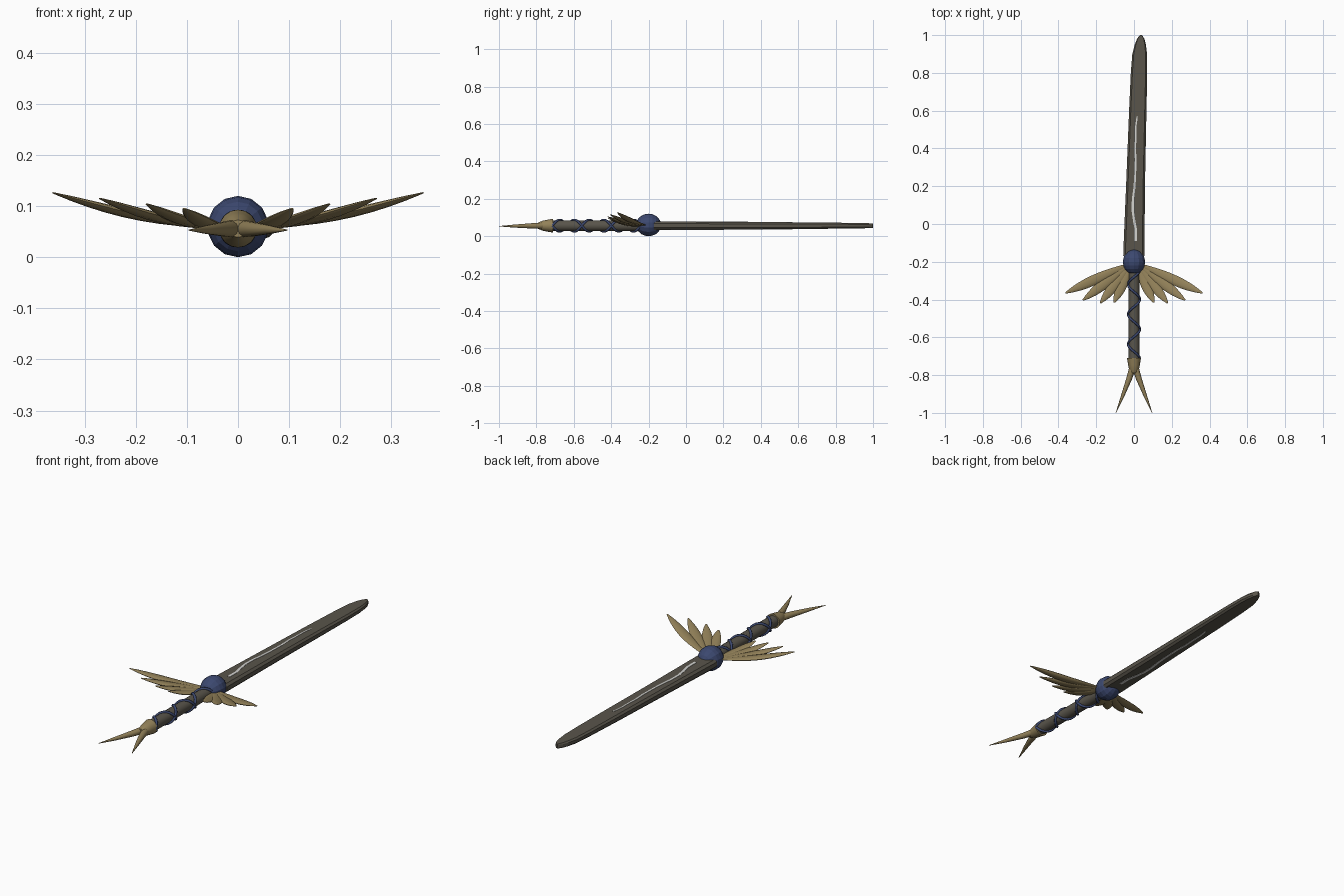
import bpy, bmesh, math
from mathutils import Vector, Matrix

if "Cube" in bpy.data.objects:
    bpy.data.objects.remove(bpy.data.objects["Cube"])

ZC = 0.056


def material(name, rgb):
    m = bpy.data.materials.new(name)
    m.diffuse_color = (*rgb, 1)
    m.use_nodes = True
    m.node_tree.nodes["Principled BSDF"].inputs["Base Color"].default_value = m.diffuse_color
    return m


STEEL = material("dark steel", (0.10, 0.09, 0.07))
GOLD = material("old gold", (0.29, 0.22, 0.10))
NAVY = material("navy", (0.045, 0.065, 0.16))
PALE = material("pale streak", (0.65, 0.65, 0.63))


def loft(name, rings, mat, smooth=None):
    """Skin closed rings of equal length and cap both ends."""
    bm = bmesh.new()
    loops = [[bm.verts.new(p) for p in r] for r in rings]
    n = len(loops[0])
    for a, b in zip(loops, loops[1:]):
        for i in range(n):
            j = (i + 1) % n
            bm.faces.new((a[i], a[j], b[j], b[i]))
    bm.faces.new(loops[0])
    bm.faces.new(loops[-1])
    bmesh.ops.recalc_face_normals(bm, faces=bm.faces)
    me = bpy.data.meshes.new(name)
    bm.to_mesh(me)
    bm.free()
    me.materials.append(mat)
    ob = bpy.data.objects.new(name, me)
    bpy.context.collection.objects.link(ob)
    if smooth:
        bpy.ops.object.select_all(action='DESELECT')
        ob.select_set(True)
        bpy.context.view_layer.objects.active = ob
        bpy.ops.object.shade_smooth_by_angle(angle=math.radians(smooth))
    return ob


def tube(name, path, radii, mat, sides=12, flat=1.0, smooth=40):
    """Sweep an ellipse (height = flat * width) along a path of points."""
    path = [Vector(p) for p in path]
    rings = []
    for i, p in enumerate(path):
        t = (path[min(i + 1, len(path) - 1)] - path[max(i - 1, 0)]).normalized()
        side = t.cross(Vector((0, 0, 1))).normalized()
        up = side.cross(t)
        rings.append([p + radii[i] * (side * math.cos(a) + up * flat * math.sin(a))
                      for a in (2 * math.pi * k / sides for k in range(sides))])
    return loft(name, rings, mat, smooth)


# Blade: slightly swept, rounded tip; columns are y, left x, right x, half thickness
stations = [(-0.17, -0.057, 0.055, 0.022), (-0.13, -0.056, 0.055, 0.022),
            (0.25, -0.040, 0.059, 0.020), (0.60, -0.026, 0.066, 0.018),
            (0.80, -0.017, 0.070, 0.016), (0.90, -0.009, 0.069, 0.015),
            (0.95, 0.004, 0.063, 0.014), (0.98, 0.016, 0.055, 0.013),
            (0.995, 0.027, 0.046, 0.012), (1.0, 0.033, 0.041, 0.011)]


def half_thickness(y):
    for a, b in zip(stations, stations[1:]):
        if a[0] <= y <= b[0]:
            return a[3] + (b[3] - a[3]) * (y - a[0]) / (b[0] - a[0])


rings = []
for y, l, r, h in stations:
    c, w = (l + r) / 2, (r - l) / 2
    rings.append([(c + w * u, y, ZC + h * v) for u, v in
                  ((-1, -.5), (-.8, -1), (.8, -1), (1, -.5), (1, .5), (.8, 1), (-.8, 1), (-1, .5))])
loft("blade", rings, STEEL)

# Jagged pale streak on both broad faces of the blade
streak = [(0.010, -0.09), (0.010, -0.03), (0.002, 0.01), (-0.007, 0.07), (-0.006, 0.13),
          (0.002, 0.19), (0.006, 0.25), (0.009, 0.34), (0.006, 0.40), (0.009, 0.45),
          (0.010, 0.52), (0.017, 0.57)]
for s, label in ((1, "top"), (-1, "bottom")):
    rings = []
    for i, (x, y) in enumerate(streak):
        w = 0.007 - 0.004 * i / len(streak)
        z = ZC + s * half_thickness(y)
        rings.append([(x + a * w, y, z + b * 0.0015) for a, b in
                      ((-1, -1), (1, -1), (1, 1), (-1, 1))])
    loft("streak_" + label, rings, PALE)

# Round guard ball, poles along the sword
bm = bmesh.new()
bmesh.ops.create_uvsphere(bm, u_segments=14, v_segments=10, radius=1,
                          matrix=Matrix.Translation((0, -0.2, 0.06)) @
                          Matrix.Diagonal((0.06, 0.067, 0.06, 1)) @
                          Matrix.Rotation(math.pi / 2, 4, 'X'))
me = bpy.data.meshes.new("guard_ball")
bm.to_mesh(me)
bm.free()
me.materials.append(NAVY)
bpy.context.collection.objects.link(bpy.data.objects.new("guard_ball", me))

# Wing feathers: tip position for each, mirrored left and right
tips = [(0.362, -0.365, 0.126), (0.270, -0.403, 0.115),
        (0.178, -0.418, 0.104), (0.105, -0.415, 0.095)]
N = 10
for side, label in ((1, "right"), (-1, "left")):
    for k, (tx, ty, tz) in enumerate(tips):
        root = Vector((0.01 * side, -0.205, ZC))
        tip = Vector((tx * side, ty, tz))
        path, radii = [], []
        for i in range(N + 1):
            t = i / N
            p = root.lerp(tip, t)
            p.z -= 0.012 * math.sin(math.pi * t)
            path.append(p)
            radii.append(0.003 + 0.024 * math.sin(math.pi * t ** 1.25) ** 0.8 if 0 < i < N else 0.004)
        tube(f"feather_{label}_{k + 1}", path, radii, GOLD, sides=10, flat=0.32)

# Grip and its crossing cords
tube("grip", [(0, -0.73, ZC), (0, -0.22, ZC)], [0.029, 0.029], STEEL, sides=16)
for s, label in ((1, "a"), (-1, "b")):
    path = []
    for i in range(6 * 14 + 1):
        a = math.pi * i / 14
        path.append((0.031 * math.cos(a), -0.715 + 0.079 * i / 14,
                     ZC + s * 0.031 * math.sin(a)))
    tube("cord_" + label, path, [0.0065] * len(path), NAVY, sides=6, smooth=70)

# Pommel collar and forked prongs
tube("pommel", [(0, -0.79, ZC), (0, -0.765, ZC), (0, -0.745, ZC), (0, -0.71, ZC)],
     [0.017, 0.027, 0.031, 0.037], GOLD, sides=16)
for side, label in ((1, "right"), (-1, "left")):
    tube("prong_" + label,
         [(0.006 * side, -0.755, ZC), (0.026 * side, -0.82, ZC - 0.001),
          (0.060 * side, -0.91, ZC - 0.002), (0.096 * side, -1.0, ZC - 0.003)],
         [0.018, 0.015, 0.009, 0.001], GOLD, sides=10)
